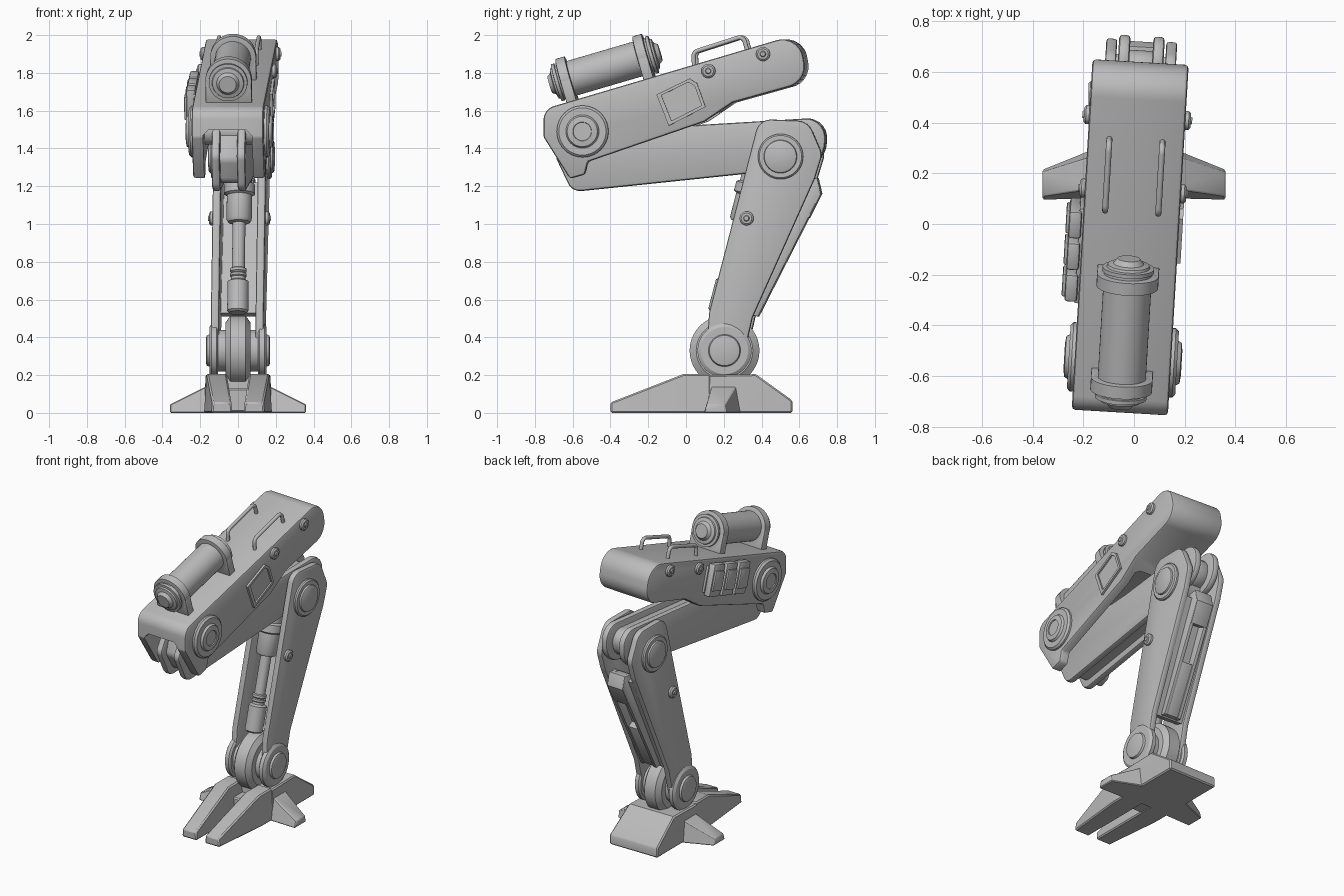
import bpy, bmesh, math
from mathutils import Matrix, Vector

if "Cube" in bpy.data.objects:
    bpy.data.objects.remove(bpy.data.objects["Cube"], do_unlink=True)

grey = bpy.data.materials.new("plain_grey")
grey.use_nodes = True
grey.diffuse_color = (0.5, 0.5, 0.5, 1)
grey.node_tree.nodes["Principled BSDF"].inputs["Base Color"].default_value = (0.5, 0.5, 0.5, 1)

# Everything above the ankle is turned slightly about the ankle's vertical axis
TURN = (Matrix.Translation((0, 0.2, 0)) @ Matrix.Rotation(math.radians(-3.4), 4, 'Z')
        @ Matrix.Translation((0, -0.2, 0)))
TILT = math.radians(16.3)


def finish(name, bm, bevel=0.0, seg=2, turned=True):
    bmesh.ops.recalc_face_normals(bm, faces=bm.faces)
    if bevel:
        sharp = [e for e in bm.edges if e.calc_face_angle(0) > math.radians(40)]
        bmesh.ops.bevel(bm, geom=sharp, offset=bevel, segments=seg, affect='EDGES',
                        profile=0.5, clamp_overlap=True)
    if turned:
        bm.transform(TURN)
    me = bpy.data.meshes.new(name)
    bm.to_mesh(me)
    bm.free()
    me.materials.append(grey)
    ob = bpy.data.objects.new(name, me)
    bpy.context.collection.objects.link(ob)
    smooth(ob)
    return ob


def smooth(ob):
    bpy.ops.object.select_all(action='DESELECT')
    ob.select_set(True)
    bpy.context.view_layer.objects.active = ob
    bpy.ops.object.shade_smooth_by_angle(angle=math.radians(32))


def fillet(pts, steps=7):
    """Round each (y, z, radius) corner of a closed outline."""
    out = []
    for i, p in enumerate(pts):
        c = Vector(p[:2])
        if len(p) < 3:
            out.append(c)
            continue
        a = (Vector(pts[i - 1][:2]) - c)
        b = (Vector(pts[(i + 1) % len(pts)][:2]) - c)
        half = a.angle(b) / 2
        d = min(p[2] / math.tan(half), a.length * 0.48, b.length * 0.48)
        r = d * math.tan(half)
        a.normalize()
        b.normalize()
        mid = c + (a + b).normalized() * (r / math.sin(half))
        s, e = c + a * d - mid, c + b * d - mid
        for k in range(steps + 1):
            v = s.lerp(e, k / steps)
            out.append(mid + v.normalized() * r)
    return out


def plate(name, pts, x0, x1, bevel=0.01, seg=2, turned=True):
    bm = bmesh.new()
    f = bm.faces.new([bm.verts.new((x0, p[0], p[1])) for p in fillet(pts)])
    ext = bmesh.ops.extrude_face_region(bm, geom=[f])
    bmesh.ops.translate(bm, vec=(x1 - x0, 0, 0),
                        verts=[v for v in ext["geom"] if isinstance(v, bmesh.types.BMVert)])
    return finish(name, bm, bevel, seg, turned)


def pair(name, pts, x0, x1, **kw):
    for side, s in (("left", 1), ("right", -1)):
        plate(f"{side}_{name}", pts, s * x0, s * x1, **kw)


def lathe(name, start, direction, profile, seg=40, turned=True):
    """Turn (distance, radius) pairs about an axis."""
    q = Vector(direction).to_track_quat('Z', 'Y')
    bm = bmesh.new()
    rings = []
    for t, r in profile:
        rings.append([bm.verts.new(Vector(start) + q @ Vector(
            (r * math.cos(2 * math.pi * k / seg), r * math.sin(2 * math.pi * k / seg), t)))
            for k in range(seg)])
    for a, b in zip(rings, rings[1:]):
        for k in range(seg):
            j = (k + 1) % seg
            bm.faces.new((a[k], a[j], b[j], b[k]))
    bm.faces.new(rings[0])
    bm.faces.new(rings[-1])
    return finish(name, bm, turned=turned)


def hubs(name, y, z, x, profile, turned=True):
    for side, s in (("left", 1), ("right", -1)):
        lathe(f"{side}_{name}", (s * x, y, z), (s, 0, 0), profile, turned=turned)


def slanted(y, z, w, h):
    """Rectangle centred on (y, z), leaning with the housing."""
    c, s = math.cos(TILT), math.sin(TILT)
    return [(y + u * w / 2 * c - v * h / 2 * s, z + u * w / 2 * s + v * h / 2 * c)
            for u, v in ((-1, -1), (1, -1), (1, 1), (-1, 1))]


def hull(name, pts, bevel=0.008):
    bm = bmesh.new()
    bmesh.ops.convex_hull(bm, input=[bm.verts.new(p) for p in pts])
    bmesh.ops.dissolve_limit(bm, angle_limit=0.02, verts=bm.verts, edges=bm.edges)
    return finish(name, bm, bevel, 1, False)


# Upper housing with a hollow underside for the thigh
housing = plate("upper_housing", [
    (-0.745, 1.608, 0.075), (0.61, 2.008, 0.11), (0.655, 1.754, 0.11), (0.257, 1.643), (0.108, 1.542),
    (-0.51, 1.33), (-0.526, 1.262), (-0.606, 1.24), (-0.745, 1.46, 0.03)], -0.19, 0.19, 0.014)
cutter = plate("housing_cutter", [(-0.9, 1.0), (-0.9, 1.49), (-0.72, 1.5), (-0.5, 1.6), (0.1, 1.7),
                                  (0.2, 1.6), (0.2, 1.0)], -0.13, 0.13, 0.03, 1)
cutter.hide_render = True
cut = housing.modifiers.new("hollow", 'BOOLEAN')
cut.object, cut.operation, cut.solver = cutter, 'DIFFERENCE', 'EXACT'
bpy.context.view_layer.objects.active = housing
bpy.ops.object.modifier_apply(modifier="hollow")
bpy.data.objects.remove(cutter, do_unlink=True)
smooth(housing)
hubs("hip_hub", -0.537, 1.49, 0.18,
     [(0, 0.137), (0.022, 0.137), (0.034, 0.125), (0.034, 0.088), (0.048, 0.08), (0.052, 0.05), (0.046, 0.048)])
lathe("hip_axle", (-0.15, -0.537, 1.49), (1, 0, 0), [(0, 0.07), (0.3, 0.07)])

BOLT = [(0, 0.037), (0.018, 0.037), (0.026, 0.028), (0.026, 0.016), (0.032, 0.012)]
for n, (y, z) in enumerate([(0.13, 1.81), (0.42, 1.90)]):
    hubs(f"housing_bolt_{n}", y, z, 0.185, BOLT)

# Five-sided hatch: raised rim around a slightly lower panel
HATCH = [(-0.145, 1.685), (0.03, 1.77), (0.07, 1.745), (0.115, 1.62), (-0.08, 1.52)]
mid = Vector((0, 1.665))
for i in range(5):
    a, b = Vector(HATCH[i]), Vector(HATCH[(i + 1) % 5])
    plate(f"hatch_rim_{i}", [a, b, mid.lerp(b, 0.82), mid.lerp(a, 0.82)], 0.185, 0.204, 0)
plate("hatch_panel", [mid.lerp(Vector(p), 0.83) for p in HATCH], 0.185, 0.194, 0)

# Three pouches on the right side
plate("pouch_backing", slanted(-0.115, 1.66, 0.39, 0.17), -0.185, -0.205, 0.004)
for n in (-1, 0, 1):
    y, z = -0.115 + n * 0.13 * math.cos(TILT), 1.66 + n * 0.13 * math.sin(TILT)
    plate(f"pouch_{n + 2}", slanted(y, z, 0.112, 0.21), -0.195, -0.245, 0.012)
    plate(f"pouch_flap_{n + 2}", slanted(y, z, 0.095, 0.13), -0.24, -0.257, 0.008)

# Canister on two saddles
axis = Vector((0, math.cos(TILT), math.sin(TILT)))
centre = Vector((0, -0.43, 1.823))
HALF = [(0.16, 0.095), (0.25, 0.095), (0.252, 0.102), (0.268, 0.102), (0.27, 0.085), (0.28, 0.082),
        (0.285, 0.06), (0.305, 0.045)]
lathe("canister", centre, axis, [(-t, r) for t, r in reversed(HALF)] + HALF)
for name, t in (("front", -0.213), ("rear", 0.213)):
    p = centre + axis * t
    lathe(f"{name}_strap", p - axis * 0.028, axis, [(0, 0.11), (0.003, 0.122), (0.053, 0.122), (0.056, 0.11)])
    up = Vector((0, -axis.z, axis.y))
    q = p - up * 0.07
    plate(f"{name}_saddle", slanted(q.y, q.z, 0.054, 0.14), -0.122, 0.122, 0.005)

# Grab handles
for side, s in (("left", 1), ("right", -1)):
    cu = bpy.data.curves.new(f"{side}_handle", 'CURVE')
    cu.dimensions, cu.bevel_depth, cu.bevel_resolution, cu.use_fill_caps = '3D', 0.012, 3, True
    path = fillet([(0.05, 1.82), (0.045, 1.91, 0.03), (0.31, 1.995, 0.03), (0.335, 1.9)])
    sp = cu.splines.new('POLY')
    sp.points.add(len(path) - 1)
    for pt, p in zip(sp.points, path):
        pt.co = (*(TURN @ Vector((s * 0.105, p[0], p[1]))), 1)
    cu.materials.append(grey)
    bpy.context.collection.objects.link(bpy.data.objects.new(f"{side}_handle", cu))

# Thigh: two flanges around a thinner core
pair("thigh_flange", [(-0.69, 1.36, 0.05), (-0.6, 1.17, 0.07), (0.74, 1.31, 0.15), (0.745, 1.565, 0.1),
                      (0.0, 1.52, 0.05), (-0.6, 1.52, 0.08)], 0.045, 0.09, bevel=0.014)
plate("thigh_core", [(-0.64, 1.34, 0.05), (-0.57, 1.215, 0.05), (0.68, 1.34, 0.1), (0.69, 1.52, 0.08),
                     (0.0, 1.48), (-0.6, 1.48)], -0.05, 0.05)

# Lower leg plates, knee hubs and bolts
pair("shin_plate", [(0.395, 1.555, 0.08), (0.655, 1.545, 0.09), (0.73, 1.37, 0.08), (0.69, 1.24, 0.05),
                    (0.36, 0.505), (0.30, 0.24, 0.07), (0.11, 0.24, 0.07), (0.13, 0.53)], 0.097, 0.14)
lathe("knee_axle", (-0.12, 0.51, 1.357), (1, 0, 0), [(0, 0.1), (0.24, 0.1)])
hubs("knee_hub", 0.51, 1.357, 0.135,
     [(0, 0.12), (0.016, 0.12), (0.024, 0.112), (0.024, 0.088), (0.034, 0.085), (0.038, 0.078)])
hubs("shin_bolt", 0.33, 1.03, 0.135, BOLT)

# Calf: back wall, framed cover with a slot
plate("calf_wall", [(0.6, 1.22), (0.665, 1.2), (0.345, 0.51), (0.29, 0.53)], -0.1, 0.1, 0)
pair("calf_rail", [(0.64, 1.24), (0.70, 1.24), (0.717, 1.16), (0.385, 0.51), (0.33, 0.52)], 0.038, 0.062, bevel=0.004)
plate("calf_cap", [(0.62, 1.23), (0.70, 1.245), (0.72, 1.16), (0.655, 1.03), (0.59, 1.06)], -0.06, 0.06, 0.005)
plate("calf_panel", [(0.48, 0.85), (0.535, 0.82), (0.38, 0.515), (0.33, 0.52)], -0.05, 0.05, 0.004)

# Piston inside the shin
lathe("piston", (0, 0.17, 0.53), (0, 0.19, 0.73), [
    (0, 0.045), (0.01, 0.056), (0.17, 0.056), (0.18, 0.038), (0.195, 0.038), (0.2, 0.044), (0.212, 0.044),
    (0.217, 0.036), (0.225, 0.044), (0.24, 0.044), (0.245, 0.034), (0.49, 0.034), (0.495, 0.058),
    (0.51, 0.067), (0.64, 0.067), (0.65, 0.082), (0.7, 0.082), (0.71, 0.065), (0.77, 0.065)], 32)

# Ankle
lathe("ankle_disc", (-0.065, 0.204, 0.33), (1, 0, 0),
      [(0, 0.15), (0.025, 0.185), (0.105, 0.185), (0.13, 0.15)], turned=False)
lathe("ankle_axle", (-0.13, 0.204, 0.33), (1, 0, 0), [(0, 0.11), (0.26, 0.11)], turned=False)
hubs("ankle_hub", 0.204, 0.33, 0.105, [(0, 0.13), (0.01, 0.143), (0.035, 0.143), (0.047, 0.125),
                                       (0.047, 0.085), (0.06, 0.08), (0.064, 0.068)], False)

# Foot: heel, toe bridge, two toes, two side claws
hull("heel", [(s * x, y, z) for s in (1, -1) for x, y, z in (
    (0.18, 0.11, 0), (0.17, 0.12, 0.2), (0.17, 0.37, 0.205), (0.18, 0.563, 0.066), (0.18, 0.563, 0))])
hull("toe_bridge", [(x, y, z) for x in (-0.1, 0.1) for y in (0.02, 0.14) for z in (0.005, 0.13)])
for side, s in (("left", 1), ("right", -1)):
    hull(f"{side}_toe", [(s * x, y, z) for x, y, z in (
        (0.03, -0.4, 0), (0.14, -0.4, 0), (0.035, -0.4, 0.055), (0.135, -0.4, 0.055),
        (0.06, -0.01, 0.207), (0.165, -0.01, 0.207), (0.06, 0.13, 0.207), (0.165, 0.13, 0.207),
        (0.03, 0, 0), (0.18, 0, 0), (0.03, 0.13, 0), (0.18, 0.13, 0))])
    hull(f"{side}_claw", [(s * x, y, z) for x, y, z in (
        (0.15, 0.1, 0), (0.15, 0.3, 0), (0.15, 0.14, 0.15), (0.15, 0.27, 0.15),
        (0.36, 0.095, 0), (0.36, 0.215, 0), (0.36, 0.11, 0.045), (0.36, 0.205, 0.045))], 0.005)
